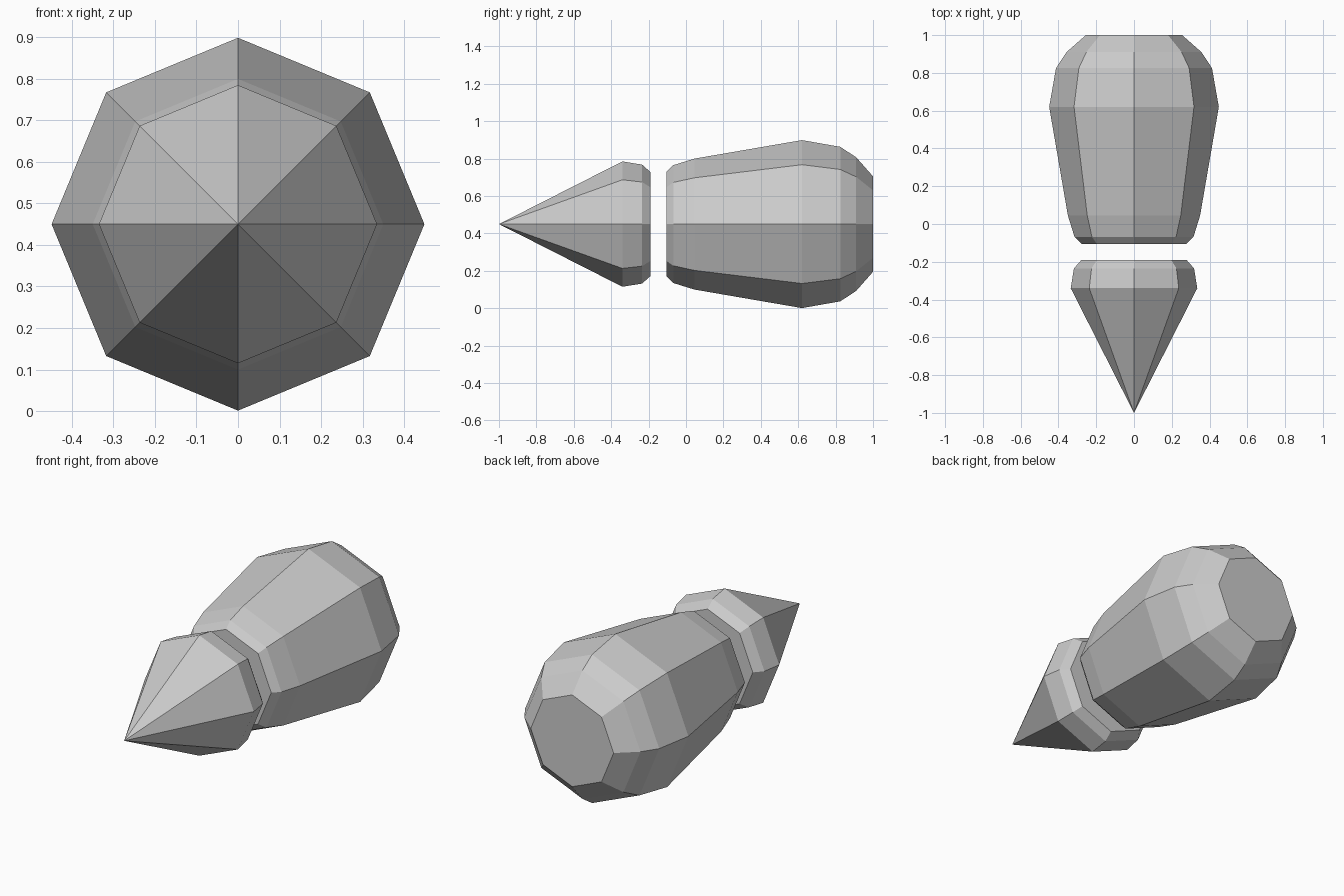
import bpy, bmesh
from math import cos, sin, tau

if "Cube" in bpy.data.objects:
    bpy.data.objects.remove(bpy.data.objects["Cube"])

SIDES = 8
CENTRE_Z = 0.45


def lathe(name, profile):
    """Spin (y, radius) points around the long axis; ends are capped, radius 0 is a point."""
    bm = bmesh.new()
    rings = []
    for y, r in profile:
        if r == 0:
            rings.append([bm.verts.new((0, y, CENTRE_Z))] * SIDES)
        else:
            rings.append([bm.verts.new((r * cos(tau * i / SIDES), y, CENTRE_Z + r * sin(tau * i / SIDES)))
                          for i in range(SIDES)])
    for a, b in zip(rings, rings[1:]):
        for i in range(SIDES):
            j = (i + 1) % SIDES
            quad = list(dict.fromkeys((a[i], a[j], b[j], b[i])))
            bm.faces.new(quad)
    for (y, r), ring in ((profile[0], rings[0]), (profile[-1], rings[-1])):
        if r > 0:
            bm.faces.new(ring)
    bmesh.ops.recalc_face_normals(bm, faces=bm.faces)
    mesh = bpy.data.meshes.new(name)
    bm.to_mesh(mesh)
    bm.free()
    obj = bpy.data.objects.new(name, mesh)
    bpy.context.collection.objects.link(obj)
    return obj


# Pointed front cone with bevelled rear rim
lathe("pointed_tip", [(-1.0, 0), (-0.34, 0.335), (-0.235, 0.318), (-0.19, 0.278)])

# Barrel-shaped rear body
lathe("barrel_body", [(-0.105, 0.278), (-0.068, 0.315), (0.045, 0.35), (0.62, 0.449),
                      (0.825, 0.413), (0.91, 0.357), (1.0, 0.255)])
